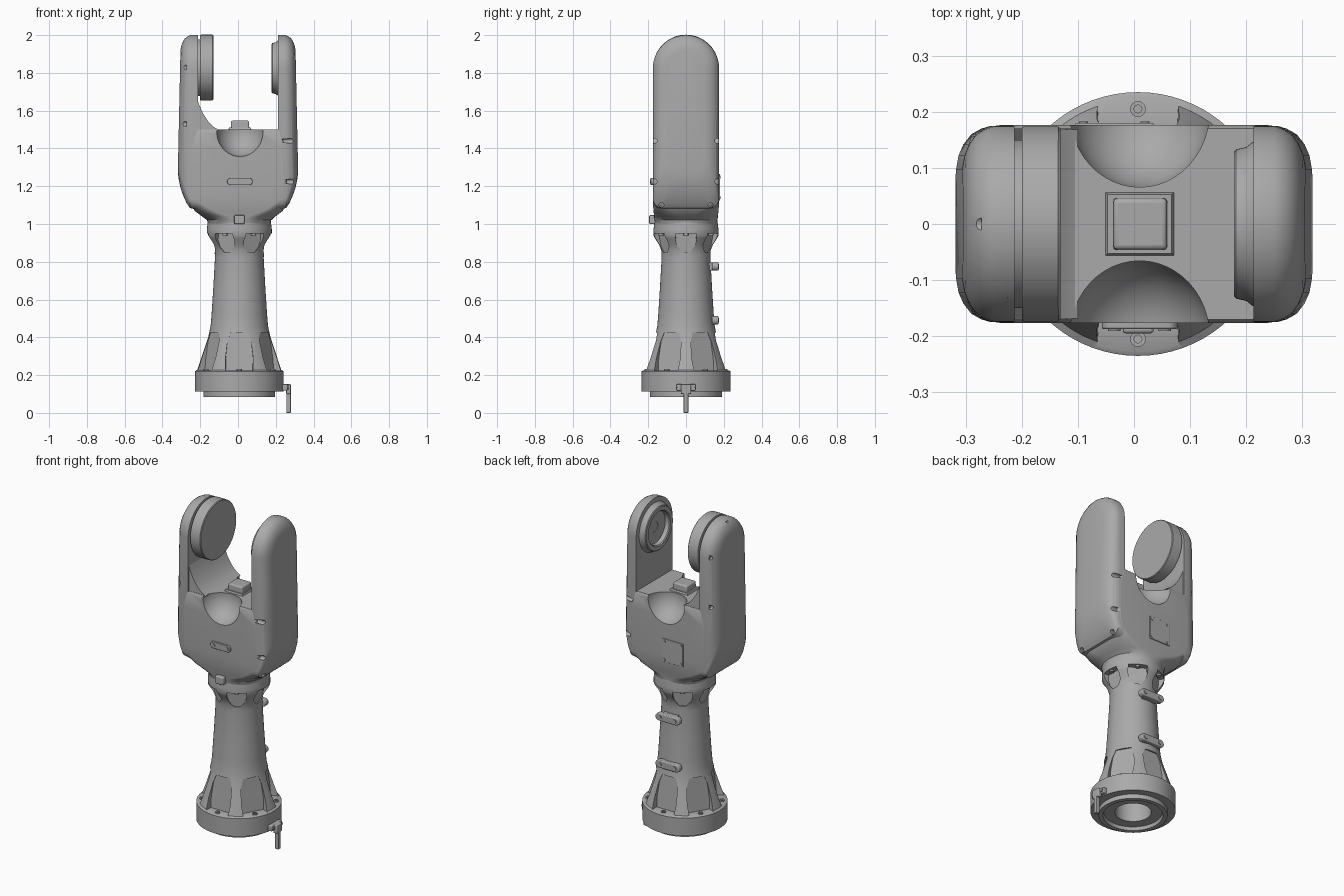
import bpy, bmesh
from math import sin, cos, pi, radians
from mathutils import Matrix, Vector

cube = bpy.data.objects.get("Cube")
if cube:
    bpy.data.objects.remove(cube)

# Single painted-metal colour
grey = bpy.data.materials.new("metal_grey")
grey.use_nodes = True
grey.diffuse_color = (0.4, 0.4, 0.4, 1)
grey.node_tree.nodes["Principled BSDF"].inputs["Base Color"].default_value = (0.4, 0.4, 0.4, 1)

CX = 0.007          # column axis
ARM_Z = 1.825       # pivot height of the fork


def finish(name, bm, bevel=0):
    bmesh.ops.recalc_face_normals(bm, faces=bm.faces)
    mesh = bpy.data.meshes.new(name)
    bm.to_mesh(mesh)
    bm.free()
    mesh.materials.append(grey)
    obj = bpy.data.objects.new(name, mesh)
    bpy.context.collection.objects.link(obj)
    if bevel:
        mod = obj.modifiers.new("Bevel", "BEVEL")
        mod.width, mod.segments, mod.limit_method = bevel, 3, "ANGLE"
    return obj


def loft(name, rings, bevel=0):
    """Skin a list of equal-length point rings and cap both ends."""
    bm = bmesh.new()
    loops = [[bm.verts.new(p) for p in ring] for ring in rings]
    n = len(loops[0])
    for a, b in zip(loops, loops[1:]):
        for i in range(n):
            bm.faces.new((a[i], a[(i + 1) % n], b[(i + 1) % n], b[i]))
    bm.faces.new(loops[0])
    bm.faces.new(loops[-1])
    return finish(name, bm, bevel)


def lathe(name, profile, matrix, steps=72):
    """Spin (radius, height) points about local z."""
    rings = [[matrix @ Vector((r * cos(2 * pi * i / steps), r * sin(2 * pi * i / steps), h))
              for i in range(steps)] for r, h in profile]
    return loft(name, rings)


def box(name, lo, hi, bevel=0, taper=1.0):
    mid = [(a + b) / 2 for a, b in zip(lo, hi)]
    half = [(b - a) / 2 for a, b in zip(lo, hi)]
    rings = [[(mid[0] + sx * half[0] * k, mid[1] + sy * half[1] * k, z)
              for sx, sy in ((-1, -1), (1, -1), (1, 1), (-1, 1))]
             for z, k in ((lo[2], 1), (hi[2], taper))]
    return loft(name, rings, bevel)


def slot_bar(name, x, z, length, height, y0, y1, bevel=0):
    """Round-ended bar lying along x, from y0 to y1."""
    r, s = height / 2, length / 2 - height / 2
    outline = []
    for i in range(24):
        a = 2 * pi * (i + 0.5) / 24
        outline.append((x + r * cos(a) + (s if cos(a) > 0 else -s), z + r * sin(a)))
    return loft(name, [[(px, y, pz) for px, pz in outline] for y in (y0, y1)], bevel)


def cut(obj, cutters):
    bpy.context.view_layer.objects.active = obj
    for c in cutters:
        mod = obj.modifiers.new("Cut", "BOOLEAN")
        mod.operation, mod.solver, mod.object = "DIFFERENCE", "EXACT", c
        bpy.ops.object.modifier_apply(modifier=mod.name)
        bpy.data.objects.remove(c)


AXIS = Matrix.Translation((CX, 0, 0))


def along_x(x, y, z):
    return Matrix.Translation((x, y, z)) @ Matrix.Rotation(pi / 2, 4, "Y")


def along_y(x, y, z):
    return Matrix.Translation((x, y, z)) @ Matrix.Rotation(-pi / 2, 4, "X")


# Flared column with hollow foot and top collar
column = lathe("column", [
    (0.1, 0.3), (0.1, 0.105), (0.16, 0.105), (0.165, 0.085), (0.19, 0.085), (0.19, 0.112),
    (0.235, 0.112), (0.235, 0.22), (0.222, 0.228), (0.208, 0.27), (0.185, 0.34), (0.165, 0.4),
    (0.152, 0.46), (0.147, 0.52), (0.138, 0.66), (0.129, 0.82), (0.131, 0.86), (0.142, 0.89),
    (0.165, 0.925), (0.172, 0.94), (0.172, 0.97), (0.166, 1.02)], AXIS)


def pocket(angle, outline, r_low, r_high):
    """Cutter with a (half width, z) outline reaching outward from the given radii."""
    pts = [(w, z) for w, z in outline] + [(-w, z) for w, z in reversed(outline)]
    z0, z1 = outline[0][1], outline[-1][1]
    m = AXIS @ Matrix.Rotation(angle, 4, "Z")
    inner = [m @ Vector((r_low + (r_high - r_low) * (z - z0) / (z1 - z0), w, z)) for w, z in pts]
    outer = [m @ Vector((0.3, w * 1.1, z)) for w, z in pts]
    return loft("pocket_cutter", [inner, outer])


# Bolt pockets around foot and collar
foot_outline = [(0.07, 0.225), (0.072, 0.29), (0.062, 0.38), (0.045, 0.425)]
neck_outline = [(0.02, 0.85), (0.045, 0.88), (0.055, 0.915), (0.052, 0.95)]
cut(column, [pocket(radians(30 + 60 * i), foot_outline, 0.17, 0.15) for i in range(6)]
    + [pocket(radians(60 * i), neck_outline, 0.122, 0.132) for i in range(6)])

for i in range(6):
    a = radians(30 + 60 * i)
    lathe("foot_bolt", [(0.014, 0.22), (0.014, 0.232), (0.007, 0.232), (0.007, 0.228)],
          Matrix.Translation((CX + 0.205 * cos(a), 0.205 * sin(a), 0)), 16)
    a = radians(60 * i)
    lathe("neck_bolt", [(0.013, 0.952), (0.013, 0.94)],
          Matrix.Translation((CX + 0.152 * cos(a), 0.152 * sin(a), 0)), 16)


# Fork body: round neck blending into a block
def rounded_rect(x0, x1, hy, r, z):
    ring = []
    for q, (sx, sy) in enumerate(((1, 1), (-1, 1), (-1, -1), (1, -1))):
        for k in range(9):
            a = pi / 2 * (q + k / 8)
            ring.append(((x1 - r if sx > 0 else x0 + r) + r * cos(a), sy * (hy - r) + r * sin(a), z))
    return ring


body = loft("fork_body", [rounded_rect(*s) for s in (
    (-0.159, 0.173, 0.166, 0.16, 1.0), (-0.164, 0.176, 0.167, 0.155, 1.02),
    (-0.19, 0.198, 0.169, 0.14, 1.04), (-0.23, 0.238, 0.172, 0.1, 1.07),
    (-0.25, 0.252, 0.175, 0.05, 1.11), (-0.26, 0.26, 0.176, 0.02, 1.17),
    (-0.25, 0.25, 0.176, 0.01, 1.4), (-0.225, 0.225, 0.176, 0.01, 1.49),
    (-0.22, 0.22, 0.17, 0.01, 1.5))])


def scoop(side):
    bm = bmesh.new()
    bmesh.ops.create_uvsphere(bm, u_segments=48, v_segments=24, radius=1,
                              matrix=Matrix.Translation((0.01, side * 0.2, 1.49))
                              @ Matrix.Diagonal((0.125, 0.135, 0.135, 1)))
    return finish("scoop_cutter", bm)


cut(body, [scoop(-1), scoop(1)])


# Side arms: stadium outlines that shrink toward the outer face
def arm_ring(side, x, w, bottom, lower_r):
    pts = [(w * cos(pi * i / 24), ARM_Z + w * sin(pi * i / 24)) for i in range(25)]
    pts += [(-w + lower_r * (1 - cos(t)), bottom + lower_r * (1 - sin(t)))
            for t in (pi / 2 * k / 6 for k in range(7))]
    pts += [(w - lower_r * (1 - sin(t)), bottom + lower_r * (1 - cos(t)))
            for t in (pi / 2 * k / 6 for k in range(7))]
    lean = lambda z: 0.014 * max(0, z - 1.3) / 0.7 * (x - 0.21) / 0.1
    return [(side * (x - lean(z)), y, z) for y, z in pts]


for side, name in ((1, "left_arm"), (-1, "right_arm")):
    arm = loft(name, [arm_ring(side, *s) for s in (
        (0.213, 0.175, 1.075, 0.05), (0.255, 0.175, 1.085, 0.05), (0.272, 0.17, 1.11, 0.06),
        (0.29, 0.16, 1.15, 0.07), (0.304, 0.142, 1.19, 0.08), (0.313, 0.122, 1.23, 0.08),
        (0.318, 0.098, 1.27, 0.08))])
    # Screw notches along the edges
    spots = [(s * 0.166, z) for s in (-1, 1) for z in ((1.44, 1.225) if side > 0 else (1.83, 1.53))]
    spots += [(s * 0.13, 1.1) for s in (-1, 1)] + ([(0, 1.995)] if side < 0 else [])
    start = 0.232 if side > 0 else 0.272
    cut(arm, [lathe("notch_cutter", [(0.013, 0), (0.013, 0.1)],
                    along_x(side * start - (0.1 if side < 0 else 0), y, z), 16) for y, z in spots])

# Curved gusset under the pivot disc
curve = [(-0.215, 1.66), (-0.205, 1.63), (-0.185, 1.585), (-0.155, 1.54), (-0.13, 1.515), (-0.1, 1.497),
         (-0.215, 1.48)]
loft("arm_gusset", [[(x, y, z) for x, z in curve] for y in (-0.168, 0.168)])

# Pivot disc with groove, and bearing ring opposite
lathe("pivot_disc", [(0.15, -0.225), (0.15, -0.2), (0.172, -0.2), (0.174, -0.197),
                     (0.174, -0.135), (0.17, -0.131)], along_x(0, 0, 1.828))
lathe("bearing_ring", [(0.15, 0.22), (0.145, 0.21), (0.137, 0.2), (0.133, 0.182), (0.128, 0.178),
                       (0.105, 0.178), (0.1, 0.183), (0.098, 0.208), (0.03, 0.209), (0.03, 0.215)],
      along_x(0, 0, ARM_Z))

# Top stop block
box("stop_block_base", (-0.055, -0.06, 1.49), (0.075, 0.06, 1.51), 0, 0.88)
box("stop_block", (-0.038, -0.047, 1.5), (0.06, 0.047, 1.547), 0.008, 0.97)

# Front badge bar, cable block and rear access panel
slot_bar("front_bar", 0.01, 1.225, 0.135, 0.04, -0.187, -0.17, 0.003)
for x in (-0.035, 0.055):
    lathe("front_bar_screw", [(0.011, 0), (0.011, 0.006)], along_y(x, -0.191, 1.225), 16)
box("front_block", (-0.02, -0.195, 1.0), (0.035, -0.15, 1.047), 0.006)
box("rear_panel", (-0.105, 0.17, 1.125), (0.035, 0.18, 1.265), 0.003)
for x in (-0.09, 0.02):
    for z in (1.14, 1.25):
        lathe("panel_screw", [(0.008, 0), (0.008, 0.004)], along_y(x, 0.179, z), 12)

# Rear cable clamps
for z in (0.49, 0.775):
    slot_bar("cable_clamp", CX, z, 0.16, 0.045, 0.138, 0.172, 0.005)
    box("clamp_foot", (CX - 0.045, 0.1, z - 0.02), (CX + 0.045, 0.145, z + 0.02))
    for x in (-0.05, 0.05):
        lathe("clamp_screw", [(0.012, 0), (0.012, 0.005)], along_y(CX + x, 0.171, z), 16)

# Alignment bracket on the foot
box("bracket_plate", (0.235, -0.05, 0.118), (0.262, 0.05, 0.152), 0.005)
box("bracket_head", (0.255, -0.027, 0.1), (0.28, 0.027, 0.152), 0.005)
box("bracket_pin", (0.256, -0.012, 0.0), (0.28, 0.012, 0.13), 0.003)
for y in (-0.037, 0.037):
    lathe("bracket_screw", [(0.01, 0), (0.01, 0.008)], along_x(0.26, y, 0.135), 12)

# Smooth shading with crisp edges
bpy.ops.object.select_all(action="DESELECT")
for obj in bpy.context.scene.objects:
    if obj.type == "MESH":
        obj.select_set(True)
        bpy.context.view_layer.objects.active = obj
bpy.ops.object.shade_smooth_by_angle(angle=radians(32))
